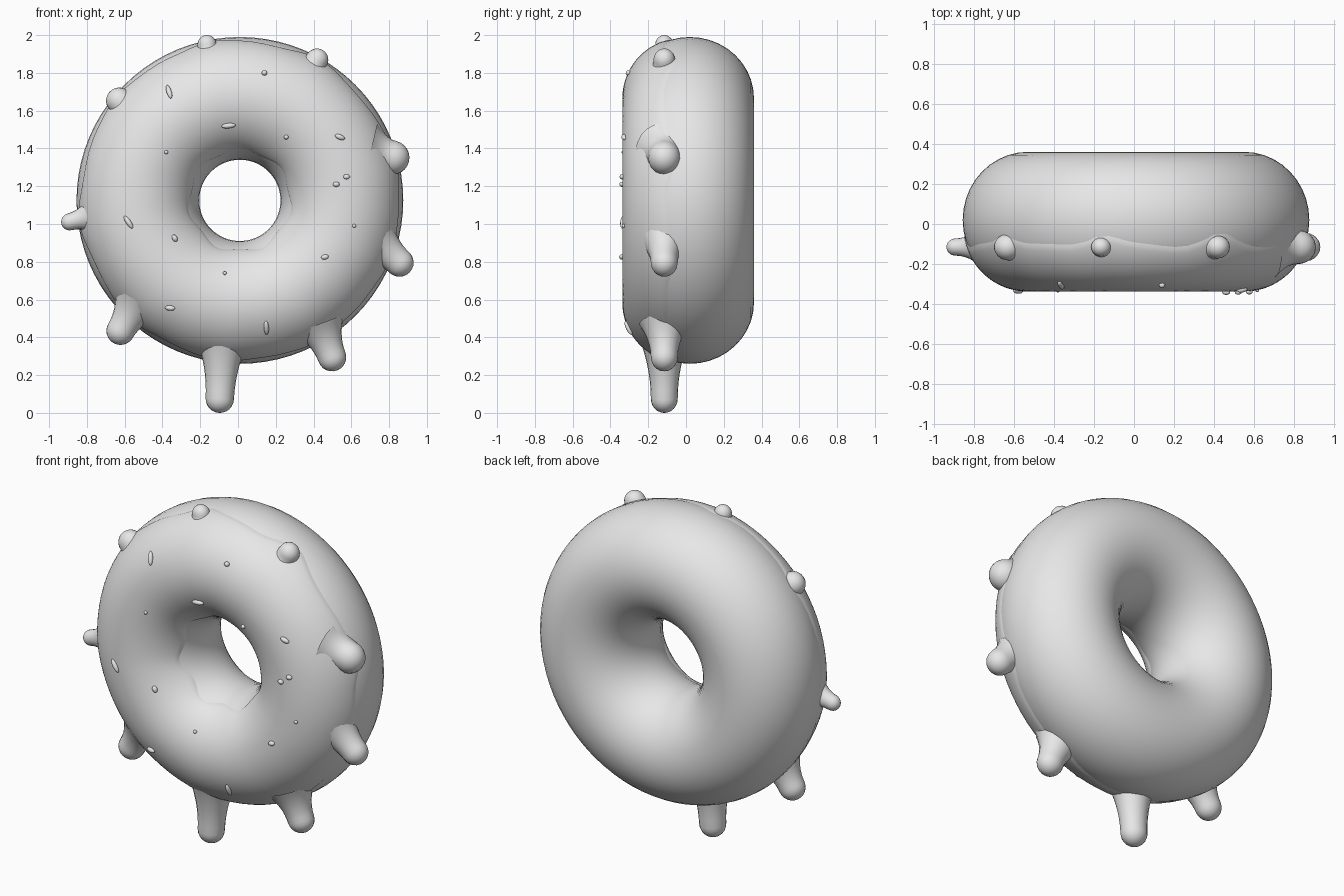
import bpy, bmesh, math, random
from mathutils import Vector

random.seed(4)
if "Cube" in bpy.data.objects:
    bpy.data.objects.remove(bpy.data.objects["Cube"])

GREY = (0.8, 0.8, 0.8, 1)
mat = bpy.data.materials.new("light grey")
mat.use_nodes = True
mat.diffuse_color = GREY
mat.node_tree.nodes["Principled BSDF"].inputs["Base Color"].default_value = GREY

# Ring dimensions
CENTRE = Vector((0.01, 0.02, 1.125))
MAJOR, TUBE_R, TUBE_Y = 0.54, 0.325, 0.34
DRIP_Y = -0.115
ICING = 0.02


def ring_point(theta, phi, thick=0.0):
    """Point on the ring; phi is 0 on the rim, a quarter turn at the front."""
    r = MAJOR + (TUBE_R + thick) * math.cos(phi)
    y = -(TUBE_Y + thick) * math.sin(phi)
    return CENTRE + Vector((r * math.cos(theta), y, r * math.sin(theta)))


def make_object(name, bm):
    bmesh.ops.recalc_face_normals(bm, faces=bm.faces)
    for face in bm.faces:
        face.smooth = True
    mesh = bpy.data.meshes.new(name)
    bm.to_mesh(mesh)
    bm.free()
    mesh.materials.append(mat)
    ob = bpy.data.objects.new(name, mesh)
    bpy.context.collection.objects.link(ob)
    return ob


def loft(name, rows, close_rows=False, close_cols=True):
    """Skin a grid of points with quads."""
    bm = bmesh.new()
    grid = [[bm.verts.new(p) for p in row] for row in rows]
    n, m = len(grid), len(grid[0])
    for i in range(n if close_rows else n - 1):
        for j in range(m if close_cols else m - 1):
            a, b = grid[i], grid[(i + 1) % n]
            k = (j + 1) % m
            bm.faces.new((a[j], a[k], b[k], b[j]))
    bmesh.ops.remove_doubles(bm, verts=bm.verts, dist=0.0001)
    return make_object(name, bm)


# Drips: base x, z, tip x, z, base radius, tip radius
drips = {
    "drip_top": (-0.15, 1.83, -0.17, 2.0, 0.16, 0.05),
    "drip_upper_left": (0.35, 1.76, 0.45, 1.92, 0.14, 0.06),
    "drip_left": (0.70, 1.38, 0.905, 1.33, 0.16, 0.09),
    "drip_lower_left": (0.72, 0.92, 0.91, 0.745, 0.14, 0.075),
    "drip_bottom_left": (0.43, 0.47, 0.525, 0.225, 0.14, 0.075),
    "drip_bottom": (-0.08, 0.42, -0.10, 0.0, 0.15, 0.075),
    "drip_bottom_right": (-0.53, 0.59, -0.66, 0.37, 0.14, 0.075),
    "drip_right": (-0.70, 1.06, -0.935, 1.0, 0.17, 0.045),
    "drip_upper_right": (-0.54, 1.57, -0.68, 1.7, 0.16, 0.07),
}
drip_angles = [math.atan2(d[3] - CENTRE.z, d[2] - CENTRE.x) for d in drips.values()]


def rim_edge(theta):
    """Outer icing edge, reaching further back beside each drip."""
    pull = 0
    for a in drip_angles:
        gap = math.remainder(theta - a, math.tau)
        pull += math.exp(-(gap / 0.14) ** 2)
    return 0.37 - 0.17 * pull + 0.03 * math.sin(theta * 11)


# Dough ring
SEG, TUBE = 80, 40
thetas = [math.tau * i / SEG for i in range(SEG)]
loft("dough", [[ring_point(t, math.tau * j / TUBE) for j in range(TUBE)]
               for t in thetas], close_rows=True)

# Icing shell over the front, thinning into the dough at both wavy edges
rows = []
for t in thetas:
    start = rim_edge(t)
    end = math.pi - 0.55 + 0.06 * math.sin(t * 7)
    row = []
    for j in range(TUBE + 1):
        u = j / TUBE
        thick = ICING * max(0, math.sin(math.pi * u)) ** 0.4 - 0.003
        row.append(ring_point(t, start + (end - start) * u, thick))
    rows.append(row)
loft("icing", rows, close_rows=True, close_cols=False)

# Drips: flared at the base, rounded at the tip
for name, (bx, bz, tx, tz, rb, rt) in drips.items():
    base, tip = Vector((bx, DRIP_Y, bz)), Vector((tx, DRIP_Y, tz))
    axis = (tip - base).normalized()
    side = axis.cross(Vector((0, 1, 0)))
    body = (tip - base).length - rt
    profile = [(body * i / 8, rt + (rb - rt) * (1 - i / 8) ** 2) for i in range(8)]
    for i in range(7):
        a = math.pi / 2 * i / 6
        profile.append((body + rt * math.sin(a), rt * math.cos(a)))
    rows = []
    for d, r in profile:
        ring = []
        for j in range(20):
            a = math.tau * j / 20
            offset = side * math.cos(a) + Vector((0, 0.95 * math.sin(a), 0))
            ring.append(base + axis * d + offset * r)
        rows.append(ring)
    loft(name, rows)

# Sprinkles: x, z, length, tilt in degrees
sprinkles = [
    (-0.365, 1.70, 0.08, 110), (0.14, 1.80, 0.03, 0), (-0.05, 1.52, 0.075, 5),
    (0.255, 1.46, 0.025, 0), (0.54, 1.46, 0.055, 160), (0.575, 1.25, 0.035, 0),
    (0.52, 1.21, 0.035, 0), (0.615, 0.99, 0.02, 0), (0.46, 0.825, 0.04, 10),
    (0.15, 0.45, 0.08, 95), (-0.36, 0.555, 0.055, 0), (-0.335, 0.925, 0.04, 120),
    (-0.58, 1.01, 0.08, 125), (-0.07, 0.74, 0.02, 0), (-0.38, 1.38, 0.02, 90),
]
for i, (x, z, length, tilt) in enumerate(sprinkles):
    dx, dz = x - CENTRE.x, z - CENTRE.z
    cosine = (math.hypot(dx, dz) - MAJOR) / (TUBE_R + ICING)
    theta, phi = math.atan2(dz, dx), math.acos(max(-1, min(1, cosine)))
    pos = ring_point(theta, phi, ICING)
    normal = (pos - ring_point(theta, phi, 0)).normalized()
    a = math.radians(tilt)
    along = Vector((math.cos(a), 0, math.sin(a)))
    along = (along - normal * along.dot(normal)).normalized()
    across = normal.cross(along)
    bm = bmesh.new()
    bmesh.ops.create_uvsphere(bm, u_segments=10, v_segments=8, radius=1)
    width = min(0.014, length / 2)
    for v in bm.verts:
        c = v.co.copy()
        v.co = pos + along * c.z * length / 2 + (across * c.x + normal * c.y) * width
    make_object("sprinkle_%02d" % (i + 1), bm)
